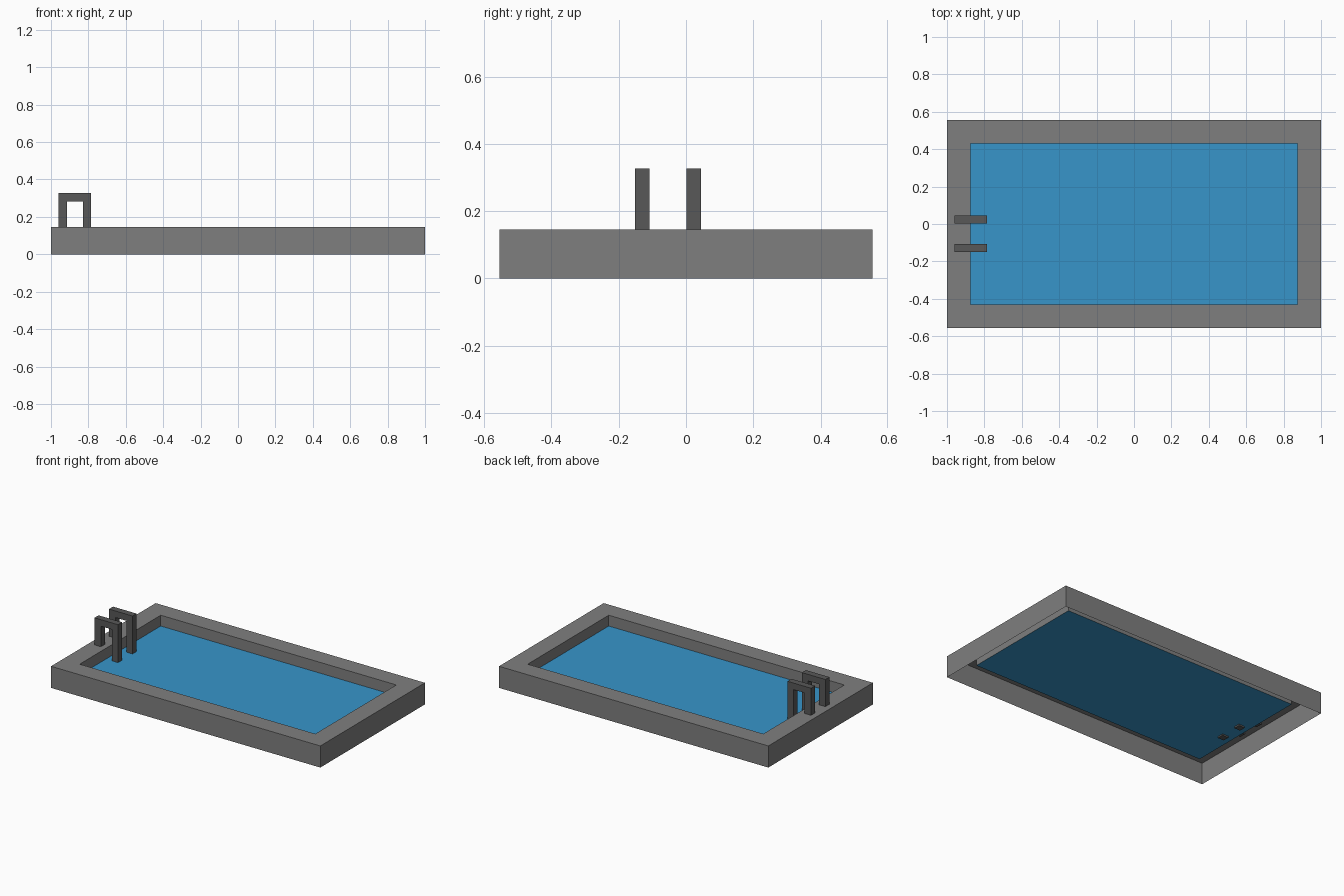
import bpy

if "Cube" in bpy.data.objects:
    bpy.data.objects.remove(bpy.data.objects["Cube"])

def material(name, rgb):
    m = bpy.data.materials.new(name)
    m.diffuse_color = (*rgb, 1)
    m.use_nodes = True
    m.node_tree.nodes["Principled BSDF"].inputs["Base Color"].default_value = m.diffuse_color
    return m

concrete = material("concrete grey", (0.212, 0.212, 0.212))
metal = material("dark rail grey", (0.098, 0.098, 0.098))
blue = material("water blue", (0.038, 0.300, 0.590))

TOP, WATER = 0.145, 0.0725

def make(name, verts, faces, mat):
    me = bpy.data.meshes.new(name)
    me.from_pydata(verts, [], faces)
    me.materials.append(mat)
    ob = bpy.data.objects.new(name, me)
    bpy.context.collection.objects.link(ob)
    return ob

def rect(hx, hy, z):
    return [(-hx, -hy, z), (hx, -hy, z), (hx, hy, z), (-hx, hy, z)]

# Pool surround: open-bottomed shell of outer wall, flat rim and inner wall
loops = [rect(1, 0.555, 0), rect(1, 0.555, TOP),
         rect(0.875, 0.43, TOP), rect(0.875, 0.43, WATER)]
verts = [p for loop in loops for p in loop]
faces = [(4*k + i, 4*k + (i + 1) % 4, 4*k + 4 + (i + 1) % 4, 4*k + 4 + i)
         for k in range(3) for i in range(4)]
make("pool_surround", verts, faces, concrete)

# Water sheet
make("water", rect(0.875, 0.43, WATER), [(0, 1, 2, 3)], blue)

# Handrails: arch profile in x-z, extruded along y; inner leg reaches the water
x0, x1, x2, x3 = -0.96, -0.913, -0.83, -0.785
ZT, ZI, ZA, ZB = 0.327, 0.283, TOP - 0.01, WATER - 0.01
profile = [(x0, ZA), (x1, ZA), (x1, ZI), (x2, ZI),
           (x2, ZB), (x3, ZB), (x3, ZT), (x0, ZT)]
n = len(profile)
for name, y in (("front_handrail", -0.151), ("back_handrail", 0.002)):
    verts = [(x, y + d, z) for d in (0, 0.043) for x, z in profile]
    faces = [tuple(range(n)), tuple(reversed(range(n, 2 * n)))]
    faces += [(i, i + n, (i + 1) % n + n, (i + 1) % n) for i in range(n)]
    make(name, verts, faces, metal)
